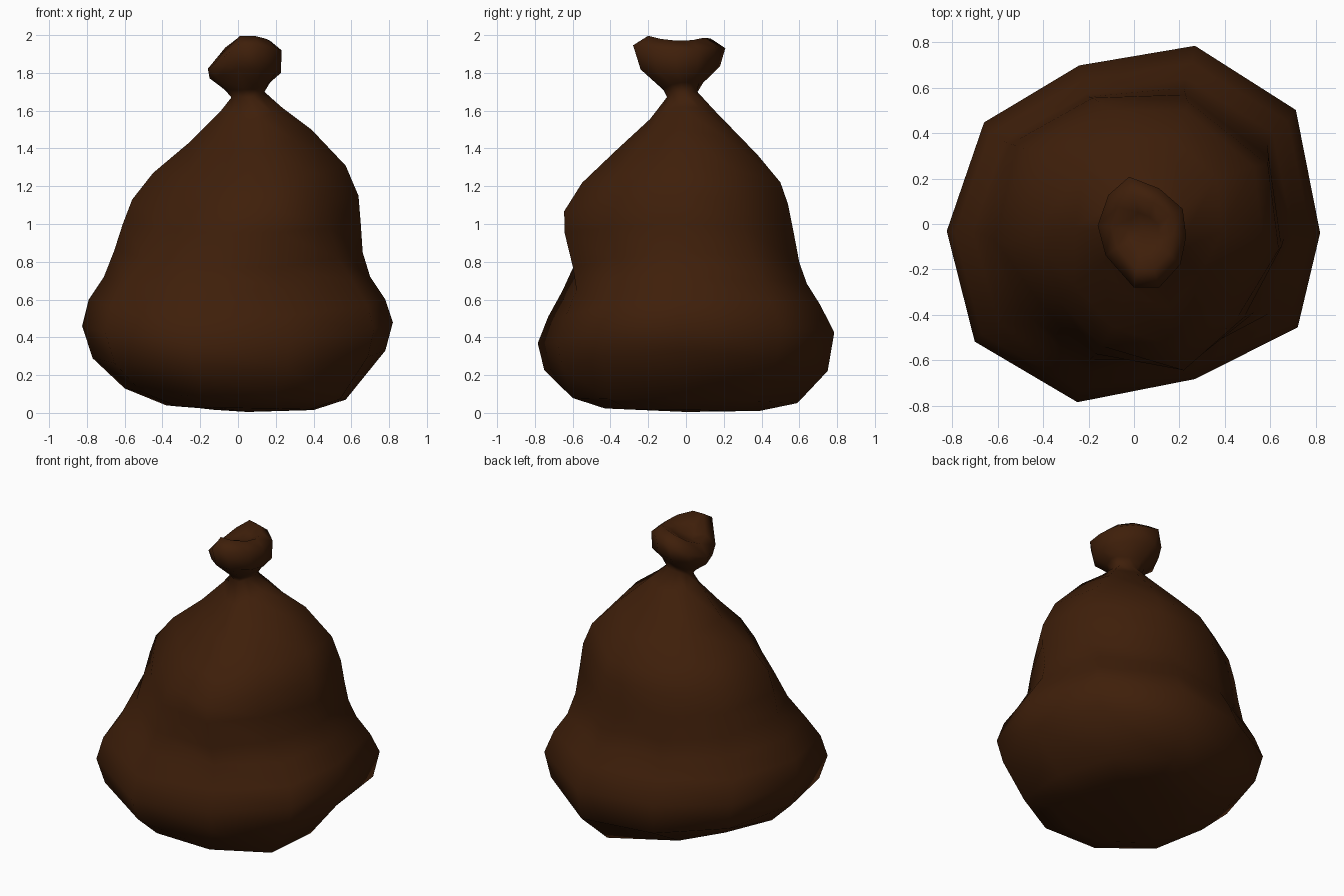
import bpy, bmesh

# One flat colour
brown = bpy.data.materials.new("dark brown cloth")
brown.diffuse_color = (0.049, 0.0135, 0.003, 1)

# Irregular ten-sided cross-sections, scaled to the range -1..1
BASE = [(0.33, 1.0), (0.82, 0.60), (1.0, -0.05), (0.95, -0.68), (0.38, -1.0),
        (-0.30, -1.0), (-0.85, -0.66), (-1.0, -0.10), (-0.74, 0.38), (-0.36, 0.68)]
LOWER = [(0.33, 1.0), (0.87, 0.64), (1.0, -0.05), (0.88, -0.58), (0.33, -0.87),
         (-0.30, -1.0), (-0.85, -0.66), (-1.0, -0.04), (-0.80, 0.57), (-0.29, 0.89)]
UPPER = [(0.33, 1.0), (0.92, 0.53), (1.0, -0.10), (0.70, -0.60), (0.30, -1.0),
         (-0.30, -0.82), (-0.63, -0.47), (-1.0, -0.05), (-0.87, 0.65), (-0.33, 1.0)]
KNOT = [(0.39, 0.79), (0.92, 0.42), (1.0, -0.08), (0.87, -0.58), (0.39, -1.0),
        (-0.18, -1.0), (-0.82, -0.42), (-1.0, 0.12), (-0.76, 0.67), (-0.29, 1.0)]

# Sack body: (extent, height) at the left, right, front and back of each ring
BODY = [
    (-0.38, 0.04, 0.40, 0.015, -0.43, 0.025, 0.39, 0.01),
    (-0.60, 0.13, 0.57, 0.07, -0.60, 0.08, 0.59, 0.05),
    (-0.77, 0.29, 0.78, 0.33, -0.75, 0.22, 0.75, 0.21),
    (-0.825, 0.46, 0.82, 0.48, -0.785, 0.36, 0.785, 0.42),
    (-0.79, 0.60, 0.78, 0.60, -0.73, 0.50, 0.71, 0.57),
    (-0.71, 0.72, 0.70, 0.72, -0.66, 0.64, 0.64, 0.68),
    (-0.655, 0.86, 0.66, 0.85, -0.645, 0.76, 0.60, 0.79),
    (-0.61, 1.00, 0.65, 1.00, -0.66, 0.95, 0.57, 0.95),
    (-0.56, 1.13, 0.638, 1.15, -0.645, 1.06, 0.54, 1.10),
    (-0.45, 1.27, 0.57, 1.31, -0.55, 1.21, 0.50, 1.21),
    (-0.26, 1.43, 0.39, 1.50, -0.37, 1.38, 0.38, 1.35),
    (-0.09, 1.60, 0.23, 1.62, -0.19, 1.55, 0.15, 1.60),
    (-0.035, 1.67, 0.14, 1.70, -0.10, 1.67, 0.06, 1.70),
]
# Gathered top: flares out, rolls over the lip and dips inside
TUFT = [
    (-0.07, 1.71, 0.17, 1.75, -0.12, 1.71, 0.09, 1.75),
    (-0.15, 1.77, 0.228, 1.80, -0.24, 1.82, 0.18, 1.84),
    (-0.16, 1.82, 0.23, 1.92, -0.28, 1.95, 0.208, 1.94),
    (-0.10, 1.89, 0.17, 1.97, -0.20, 2.00, 0.13, 1.99),
    (-0.03, 1.90, 0.11, 1.94, -0.12, 1.95, 0.05, 1.94),
]

bm = bmesh.new()


def ring(row, shape):
    x0, zl, x1, zr, y0, zf, y1, zb = row
    loop = []
    for u, v in shape:
        zu, zv = (zr if u > 0 else zl), (zb if v > 0 else zf)
        loop.append(bm.verts.new(((x0 + x1) / 2 + u * (x1 - x0) / 2,
                                  (y0 + y1) / 2 + v * (y1 - y0) / 2,
                                  (u * u * zu + v * v * zv) / (u * u + v * v))))
    return loop


def body_shape(height):
    if height < 0.2:
        return BASE
    t = min(1, max(0, (height - 0.7) / 0.38))
    return [(a + (c - a) * t, b + (d - b) * t)
            for (a, b), (c, d) in zip(LOWER, UPPER)]


def cap(loop, point):
    tip = bm.verts.new(point)
    for i in range(len(loop)):
        bm.faces.new((loop[i], loop[i - 1], tip))


# Skin the rings, then close the base and the dimpled top
loops = [ring(r, body_shape(r[1])) for r in BODY] + [ring(r, KNOT) for r in TUFT]
for a, b in zip(loops, loops[1:]):
    for i in range(len(a)):
        bm.faces.new((a[i - 1], a[i], b[i], b[i - 1]))
cap(loops[0], (0.05, 0, 0.005))
cap(loops[-1], (0.04, -0.03, 1.92))
bmesh.ops.recalc_face_normals(bm, faces=bm.faces[:])
for f in bm.faces:
    f.smooth = True

mesh = bpy.data.meshes.new("tied_sack")
bm.to_mesh(mesh)
bm.free()
mesh.materials.append(brown)
sack = bpy.data.objects.new("tied_sack", mesh)
bpy.context.collection.objects.link(sack)
